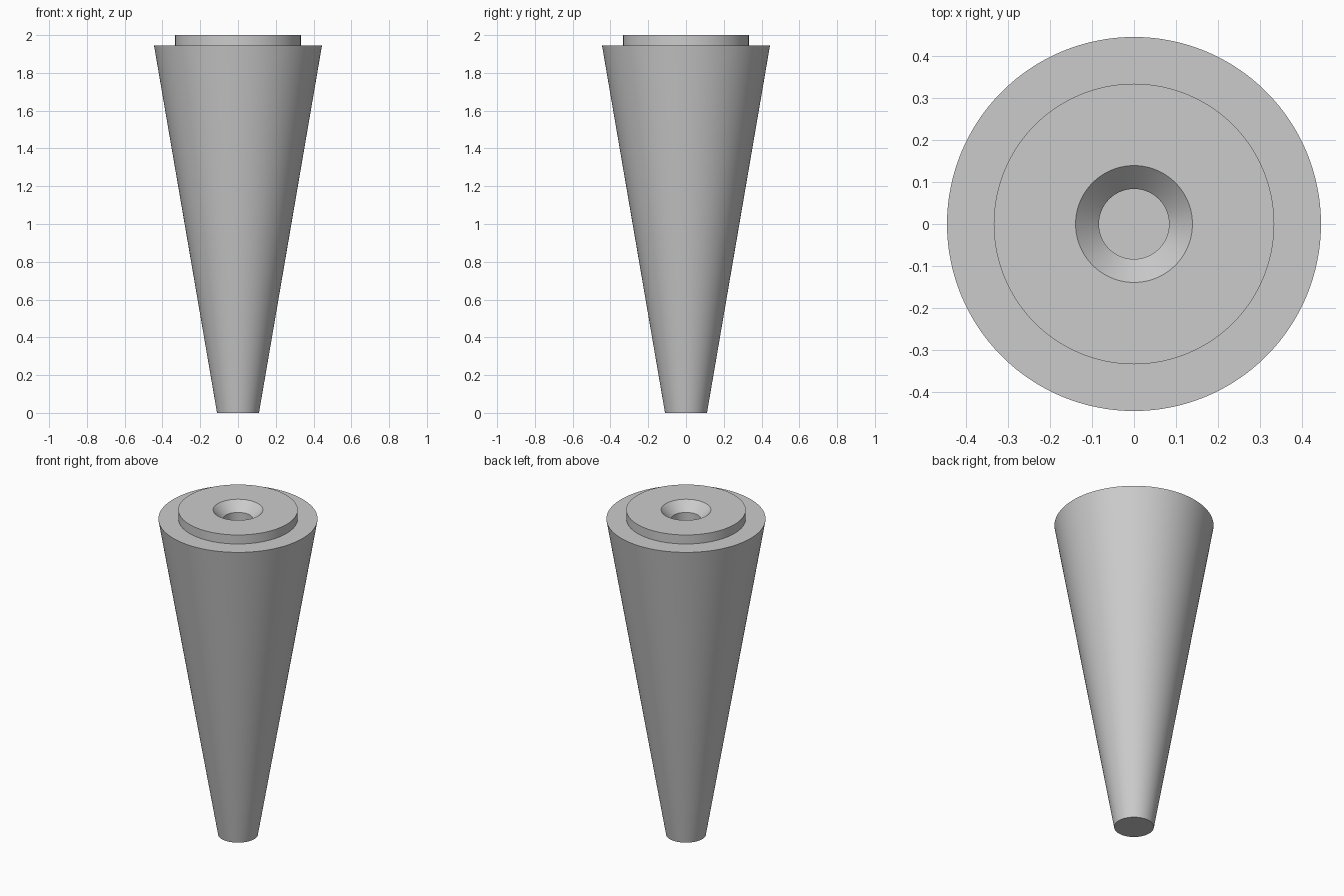
import bpy
import bmesh
from math import radians, tau

cube = bpy.data.objects.get("Cube")
if cube:
    bpy.data.objects.remove(cube, do_unlink=True)

U = 1 / 18  # one design unit

# Plain grey material
grey = bpy.data.materials.new("plain_grey")
grey.use_nodes = True
colour = (0.6, 0.6, 0.6, 1)
grey.diffuse_color = colour
grey.node_tree.nodes["Principled BSDF"].inputs["Base Color"].default_value = colour


def lathe(name, profile, steps=128):
    """Spin a (radius, height) profile around z into a closed solid."""
    bm = bmesh.new()
    verts = [bm.verts.new((r * U, 0, z * U)) for r, z in profile]
    edges = [bm.edges.new(pair) for pair in zip(verts, verts[1:])]
    bmesh.ops.spin(bm, geom=verts + edges, cent=(0, 0, 0), axis=(0, 0, 1),
                   angle=tau, steps=steps, use_merge=False)
    bmesh.ops.remove_doubles(bm, verts=bm.verts, dist=1e-5)
    bmesh.ops.recalc_face_normals(bm, faces=bm.faces)
    mesh = bpy.data.meshes.new(name)
    bm.to_mesh(mesh)
    bm.free()
    mesh.materials.append(grey)
    obj = bpy.data.objects.new(name, mesh)
    bpy.context.collection.objects.link(obj)
    bpy.ops.object.select_all(action="DESELECT")
    obj.select_set(True)
    bpy.context.view_layer.objects.active = obj
    bpy.ops.object.shade_smooth_by_angle(angle=radians(30))
    return obj


# Tapered leg: foot, cone, shoulder, raised collar, countersink, blind hole
lathe("tapered_leg", [
    (0, 0), (2, 0),
    (8, 35), (6, 35),
    (6, 36), (2.5, 36),
    (1.5, 35), (1.5, 28),
    (0, 28),
])
